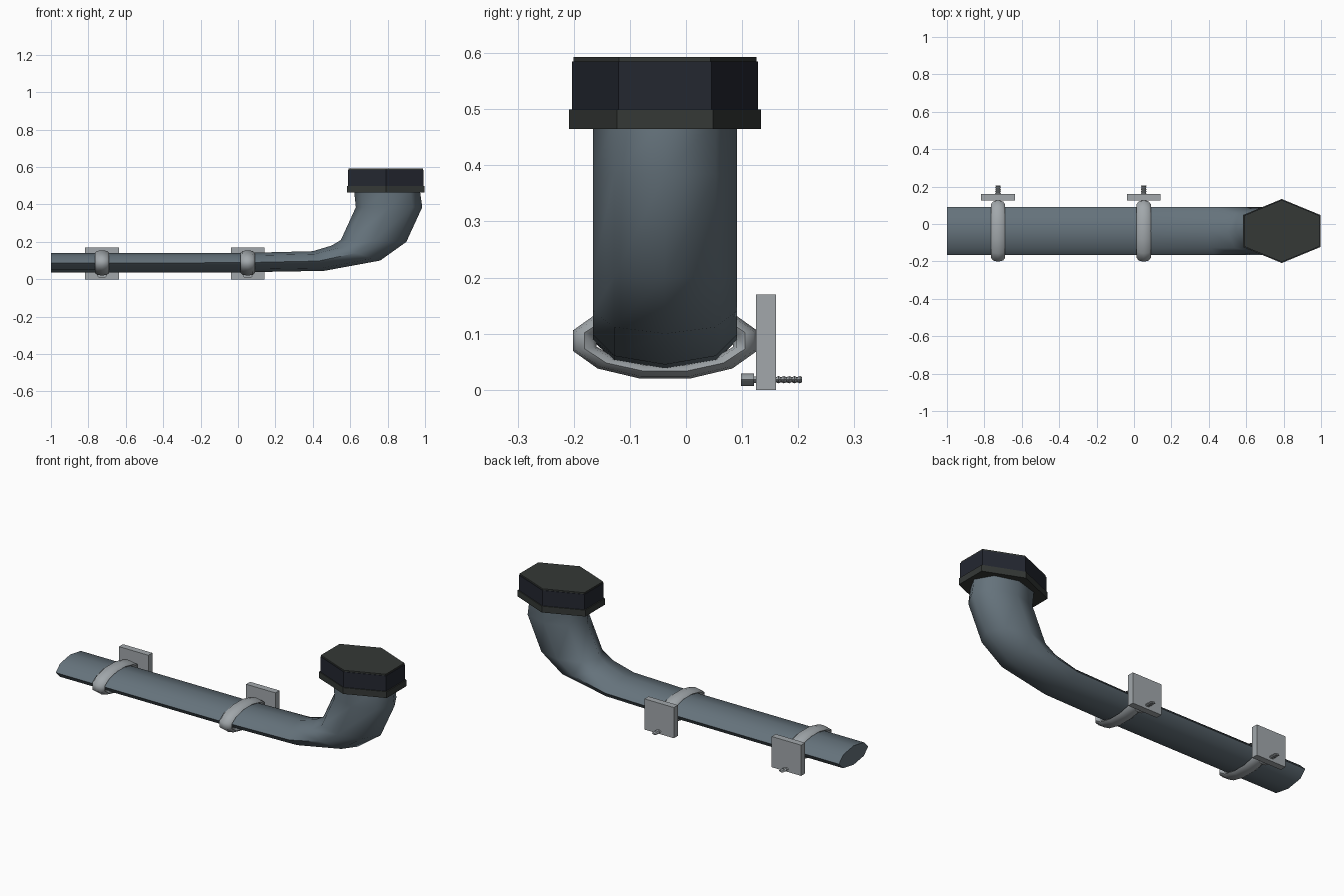
import bpy, bmesh
from math import sin, cos, pi, radians

if "Cube" in bpy.data.objects:
    bpy.data.objects.remove(bpy.data.objects["Cube"])

YC = -0.0375  # centre line of the pipe in y


def material(name, r, g, b):
    m = bpy.data.materials.new(name)
    m.diffuse_color = (r, g, b, 1)
    m.use_nodes = True
    m.node_tree.nodes["Principled BSDF"].inputs["Base Color"].default_value = m.diffuse_color
    return m


SLATE = material("slate_metal", 0.13, 0.17, 0.20)
NAVY = material("dark_navy", 0.017, 0.02, 0.03)
BLACK = material("dark_rubber", 0.035, 0.04, 0.037)
STEEL = material("light_steel", 0.36, 0.39, 0.41)


def loft(name, rings, mat, closed=False, angle=40):
    """Skin a list of equal-length rings; cap the ends unless closed."""
    bm = bmesh.new()
    vs = [[bm.verts.new(p) for p in ring] for ring in rings]
    n, m = len(vs[0]), len(vs)
    for i in range(m if closed else m - 1):
        a, b = vs[i], vs[(i + 1) % m]
        for j in range(n):
            k = (j + 1) % n
            bm.faces.new((a[j], a[k], b[k], b[j]))
    if not closed:
        bm.faces.new(vs[0])
        bm.faces.new(vs[-1])
    bmesh.ops.recalc_face_normals(bm, faces=bm.faces)
    me = bpy.data.meshes.new(name)
    bm.to_mesh(me)
    bm.free()
    me.materials.append(mat)
    me.shade_smooth()
    me.set_sharp_from_angle(angle=radians(angle))
    ob = bpy.data.objects.new(name, me)
    bpy.context.collection.objects.link(ob)
    return ob


# Flattened eight-sided pipe that opens out through the elbow:
# (inner x, inner z, outer x, outer z) per section
sections = [(-1, .14, -1, .035), (0, .14, 0, .037), (.40, .15, .46, .045),
            (.50, .18, .76, .10), (.55, .21, .90, .20),
            (.63, .385, .985, .385), (.62, .48, .972, .48)]
rings = []
for tx, tz, bx, bz in sections:
    ring = []
    for i in range(8):
        a = i * pi / 4
        s = sin(a) / 2
        ring.append(((tx + bx) / 2 + (tx - bx) * s, YC + 0.128 * cos(a),
                     (tz + bz) / 2 + (tz - bz) * s))
    rings.append(ring)
loft("drain_pipe", rings, SLATE, angle=60)


# Six-sided cap: rim, body and thin lid
def hexagon(ry, rx, z):
    return [(0.79 + rx / 0.866 * sin(i * pi / 3), YC + ry * cos(i * pi / 3), z)
            for i in range(6)]


for name, ry, rx, z0, z1, mat in (
        ("cap_rim", 0.171, 0.207, 0.465, 0.50, BLACK),
        ("cap_body", 0.166, 0.201, 0.498, 0.585, NAVY),
        ("cap_lid", 0.163, 0.198, 0.584, 0.593, BLACK)):
    loft(name, [hexagon(ry, rx, z0), hexagon(ry, rx, z1)], mat)


# Wall brackets: strap around the pipe, back plate and bolt
def bracket(x, tag):
    strap = []
    for i in range(12):
        a = (i + 0.5) * pi / 6
        strap.append([(x + 0.038 * sin(b),
                       YC + (0.148 + 0.022 * cos(b)) * cos(a),
                       0.0875 + (0.056 + 0.014 * cos(b)) * sin(a))
                      for b in [j * pi / 4 for j in range(8)]])
    loft("strap_" + tag, strap, STEEL, closed=True, angle=60)

    plate = [[(x + sx * 0.09, y, z) for sx, z in
              ((-1, 0), (1, 0), (1, 0.17), (-1, 0.17))] for y in (0.125, 0.16)]
    loft("wall_plate_" + tag, plate, STEEL)

    # Bolt profile along y: head, neck, then threads
    prof = [(0.098, 0.011), (0.121, 0.011), (0.121, 0.006)]
    for k in range(5):
        y = 0.160 + k * 0.0095
        prof += [(y, 0.0045), (y + 0.005, 0.0065)]
    prof.append((0.207, 0.0045))
    bolt = [[(x + 2.4 * r * cos(j * pi / 4), y, 0.018 + r * sin(j * pi / 4))
             for j in range(8)] for y, r in prof]
    loft("bolt_" + tag, bolt, STEEL)


bracket(-0.727, "left")
bracket(0.052, "right")
